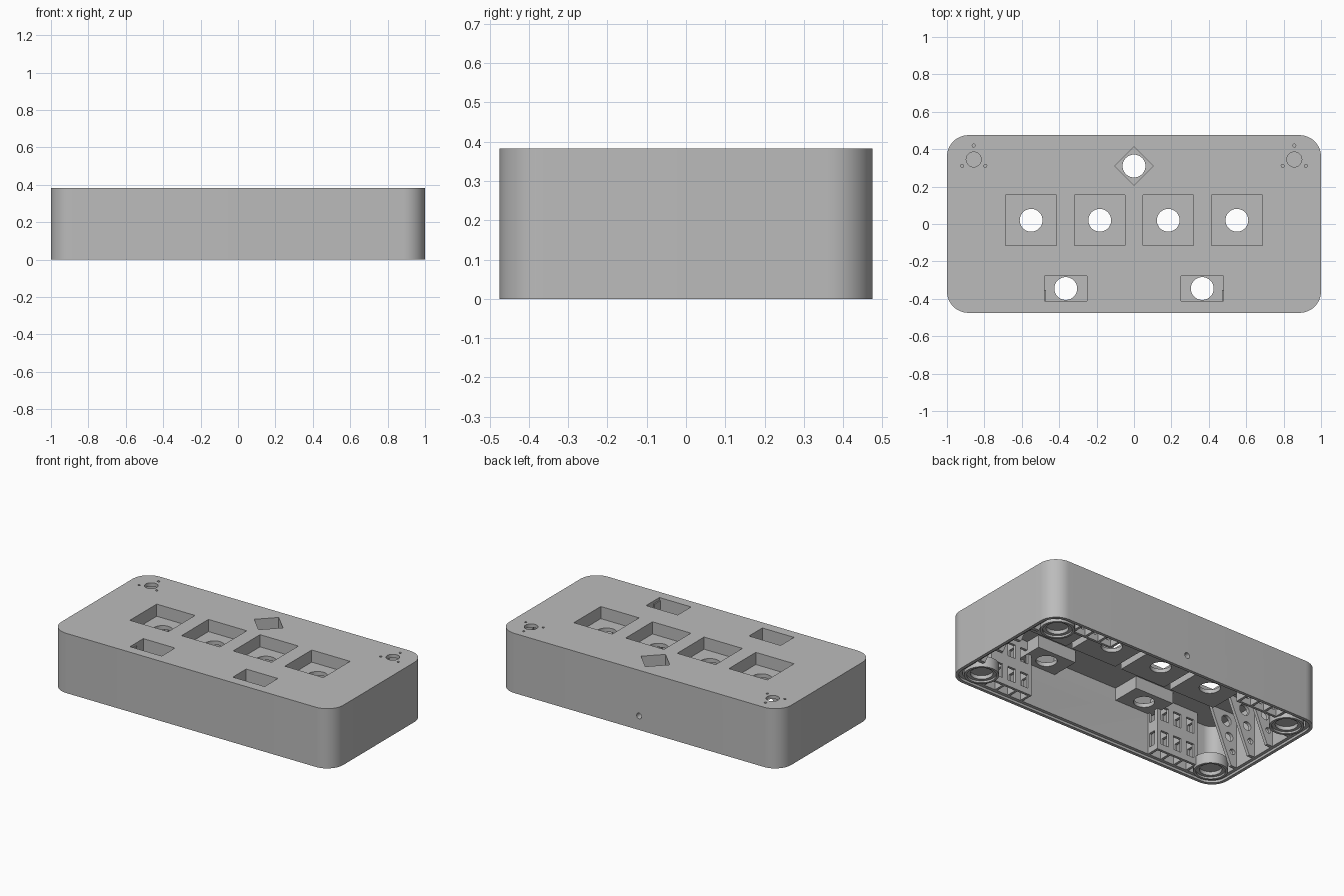
import bpy
import math
from mathutils import Matrix

cube = bpy.data.objects.get("Cube")
if cube:
    bpy.data.objects.remove(cube, do_unlink=True)

grey = bpy.data.materials.new("light_grey")
grey.use_nodes = True
grey.diffuse_color = (0.5, 0.5, 0.5, 1)
grey.node_tree.nodes["Principled BSDF"].inputs["Base Color"].default_value = (0.5, 0.5, 0.5, 1)


def prism(name, outline, z0, z1):
    """Extrude a counter-clockwise outline from z0 to z1."""
    n = len(outline)
    verts = [(x, y, z) for z in (z0, z1) for x, y in outline]
    faces = [list(range(n))[::-1], list(range(n, 2 * n))]
    faces += [[i, (i + 1) % n, n + (i + 1) % n, n + i] for i in range(n)]
    mesh = bpy.data.meshes.new(name)
    mesh.from_pydata(verts, [], faces)
    mesh.materials.append(grey)
    obj = bpy.data.objects.new(name, mesh)
    bpy.context.collection.objects.link(obj)
    return obj


def box(name, x, y, w, d, z0, z1):
    w, d = w / 2, d / 2
    return prism(name, [(x - w, y - d), (x + w, y - d), (x + w, y + d), (x - w, y + d)], z0, z1)


def disc(name, x, y, r, z0, z1, n=40):
    ring = [2 * math.pi * i / n for i in range(n)]
    return prism(name, [(x + r * math.cos(a), y + r * math.sin(a)) for a in ring], z0, z1)


def rounded(name, hx, hy, r, z0, z1, steps=12):
    pts = []
    for q, (sx, sy) in enumerate([(1, 1), (-1, 1), (-1, -1), (1, -1)]):
        for i in range(steps + 1):
            a = (q + i / steps) * math.pi / 2
            pts.append((sx * (hx - r) + r * math.cos(a), sy * (hy - r) + r * math.sin(a)))
    return prism(name, pts, z0, z1)


def diamond(name, x, y, r, z0, z1):
    return prism(name, [(x + r, y), (x, y + r), (x - r, y), (x, y - r)], z0, z1)


def along_y(obj):
    """Turn a prism drawn in x and height so that it extrudes along y."""
    obj.data.transform(Matrix.Rotation(math.pi / 2, 4, "X"))
    return obj


def combine(obj, tool, operation="DIFFERENCE"):
    mod = obj.modifiers.new("bool", "BOOLEAN")
    mod.operation, mod.solver, mod.object = operation, "EXACT", tool
    bpy.context.view_layer.objects.active = obj
    bpy.ops.object.modifier_apply(modifier=mod.name)
    bpy.data.objects.remove(tool, do_unlink=True)


def smooth(obj):
    bpy.ops.object.select_all(action="DESELECT")
    obj.select_set(True)
    bpy.context.view_layer.objects.active = obj
    bpy.ops.object.shade_smooth_by_angle(angle=math.radians(30))


TOP, CEILING, FLOOR, UNDER = 0.383, 0.36, 0.305, 0.28

# Hollow shell with a stepped lip around the open underside
shell = rounded("enclosure_shell", 1, 0.475, 0.115, 0, TOP)
combine(shell, rounded("cavity", 0.96, 0.435, 0.075, -0.1, CEILING))
combine(shell, rounded("lip", 0.98, 0.455, 0.095, -0.1, 0.015))

# Sunken pockets, each with a hanging tray and a round hole
pockets = [(x, 0.02, 0.272, 0.272) for x in (-0.55, -0.183, 0.183, 0.55)]
pockets += [(x, -0.345, 0.225, 0.135) for x in (-0.365, 0.365)]
for x, y, w, d in pockets:
    combine(shell, box("tray", x, y, w + 0.05, d + 0.05, UNDER, 0.37), "UNION")
combine(shell, diamond("tray", 0, 0.31, 0.13, UNDER, 0.37), "UNION")
for x, y, w, d in pockets:
    combine(shell, box("pocket", x, y, w, d, FLOOR, 0.5))
    combine(shell, disc("hole", x, y, 0.061, 0.2, 0.5))
combine(shell, diamond("pocket", 0, 0.31, 0.102, FLOOR, 0.5))
combine(shell, disc("hole", 0, 0.31, 0.061, 0.2, 0.5))

# Corner holes with three screw holes around each
for s in (-1, 1):
    combine(shell, disc("hole", s * 0.857, 0.345, 0.04, 0.3, 0.5))
    for dx, dy in ((0, 0.074), (-0.062, -0.034), (0.062, -0.034)):
        combine(shell, disc("screw", s * 0.857 + dx, 0.345 + dy, 0.008, 0.3, 0.5, 16))

# Cable hole in the back wall
combine(shell, along_y(disc("cable_hole", 0, 0.09, 0.018, -0.6, -0.3, 24)))
smooth(shell)

for sx in (-1, 1):
    side = "left" if sx > 0 else "right"
    for sy in (-1, 1):
        end = "back" if sy > 0 else "front"

        # Recessed corner feet
        foot = disc(f"{end}_{side}_foot", sx * 0.857, sy * 0.338, 0.1, 0, 0.07)
        combine(foot, disc("recess", sx * 0.857, sy * 0.338, 0.085, -0.1, 0.012))
        combine(foot, disc("recess", sx * 0.857, sy * 0.338, 0.065, -0.1, 0.035))
        smooth(foot)

        # Window lattice standing off the long wall
        panel = box(f"{end}_{side}_lattice", sx * 0.62, sy * 0.36, 0.3, 0.016, 0.015, 0.365)
        for x in (0.525, 0.62, 0.715):
            for z in (0.1, 0.26):
                combine(panel, box("window", sx * x, sy * 0.36, 0.055, 0.1, z - 0.045, z + 0.045))

        # Short ribs from the lattice to the wall
        for i, x in enumerate((0.478, 0.572, 0.668, 0.762)):
            rib = box(f"{end}_{side}_rib_{i + 1}", sx * x, sy * 0.4, 0.016, 0.085, 0.015, 0.365)
            for z in (0.1, 0.26):
                combine(rib, box("window", sx * x, sy * 0.4, 0.1, 0.045, z - 0.045, z + 0.045))

    # Tapered gussets with round holes on the end wall
    for i, y in enumerate((-0.24, -0.08, 0.08, 0.24)):
        profile = [(0.92, 0.015), (0.965, 0.015), (0.965, 0.365), (0.77, 0.365)]
        profile = [(sx * x, z) for x, z in profile][::sx]
        gusset = along_y(prism(f"{side}_gusset_{i + 1}", profile, -y - 0.01, -y + 0.01))
        for x, z, r in ((0.93, 0.11, 0.018), (0.905, 0.2, 0.028), (0.885, 0.3, 0.035)):
            combine(gusset, along_y(disc("hole", sx * x, z, r, -y - 0.1, -y + 0.1, 24)))
        smooth(gusset)
